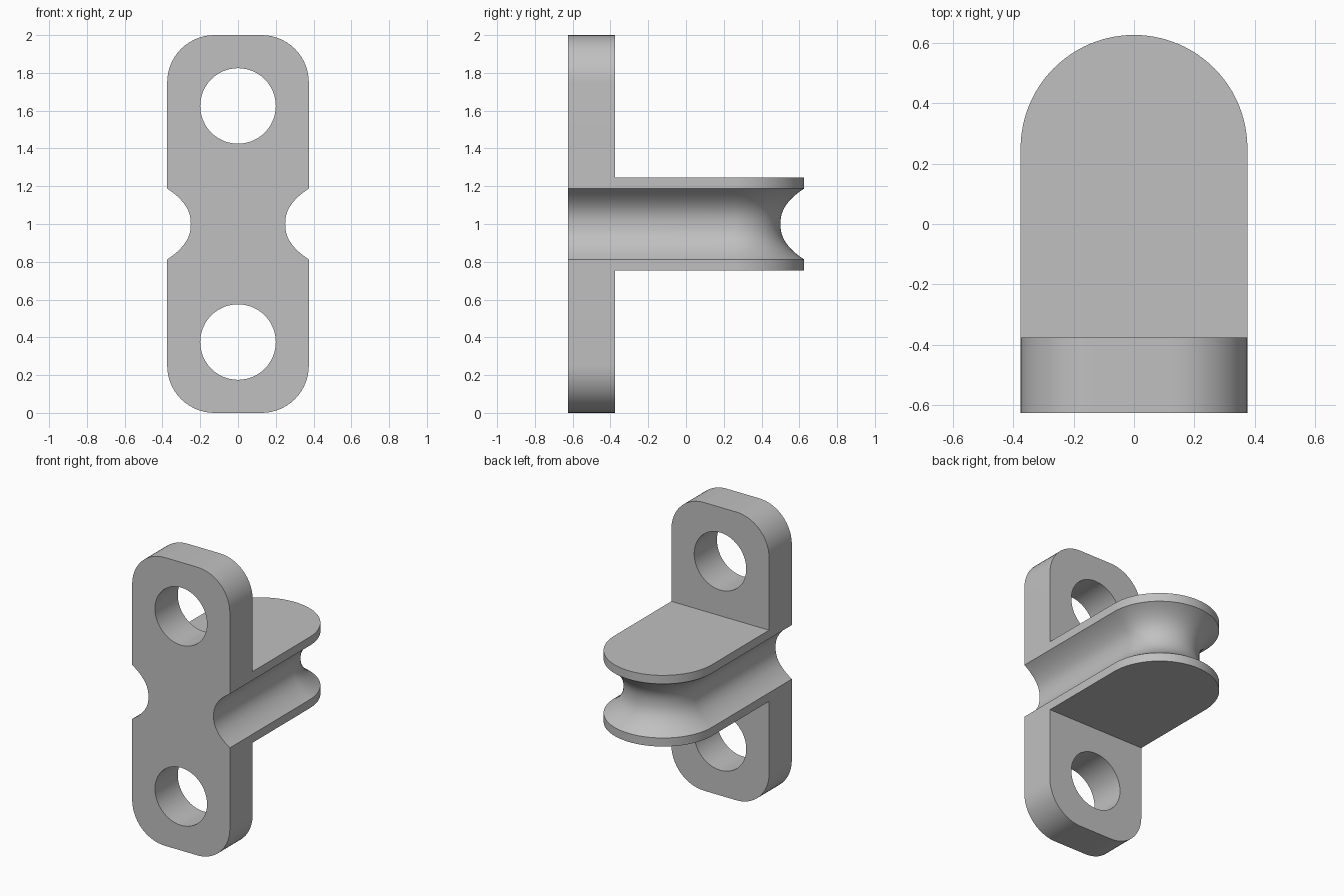
import bpy, bmesh
from math import sin, cos, pi

cube = bpy.data.objects.get("Cube")
if cube:
    bpy.data.objects.remove(cube, do_unlink=True)

HALF_W = 0.375            # half width of plate and tongue
BACK, JOIN, FRONT = 0.625, -0.375, -0.625
MID = 1.0                 # height of the groove centre
GROOVE_H, GROOVE_D = 0.1875, 0.125
STEPS = 24

grey = bpy.data.materials.new("plain_grey")
grey.use_nodes = True
grey.diffuse_color = (0.53, 0.53, 0.53, 1)
grey.node_tree.nodes["Principled BSDF"].inputs["Base Color"].default_value = (0.53, 0.53, 0.53, 1)


def arc(cx, cy, r, a0, a1, n):
    return [(cx + r * cos(a0 + (a1 - a0) * i / n), cy + r * sin(a0 + (a1 - a0) * i / n))
            for i in range(n + 1)]


# Groove cross-section: (half width, height) from bottom lip to top lip
groove = []
for i in range(STEPS + 1):
    t = -cos(pi * i / STEPS)
    groove.append((HALF_W - GROOVE_D * (1 - abs(t) ** 2.3), MID + GROOVE_H * t))


def finish(obj):
    obj.data.materials.clear()
    obj.data.materials.append(grey)
    bpy.ops.object.select_all(action='DESELECT')
    obj.select_set(True)
    bpy.context.view_layer.objects.active = obj
    bpy.ops.object.shade_smooth_by_angle(angle=0.5)


# Mounting plate: rounded outline with side notches and two holes
R = 0.25
right = (arc(HALF_W - R, R, R, -pi / 2, 0, 14) + groove
         + arc(HALF_W - R, 2 - R, R, 0, pi / 2, 14))
outline = right + [(-x, z) for x, z in reversed(right)]
loops = [outline] + [arc(0, z, 0.2, 0, 2 * pi, 48)[:-1] for z in (0.375, 1.625)]

curve = bpy.data.curves.new("mounting_plate", 'CURVE')
curve.dimensions = '2D'
curve.fill_mode = 'BOTH'
curve.extrude = (JOIN - FRONT) / 2
for loop in loops:
    spline = curve.splines.new('POLY')
    spline.points.add(len(loop) - 1)
    for p, (x, z) in zip(spline.points, loop):
        p.co = (x, z, 0, 1)
    spline.use_cyclic_u = True
plate = bpy.data.objects.new("mounting_plate", curve)
bpy.context.collection.objects.link(plate)
plate.rotation_euler.x = pi / 2
plate.location.y = (FRONT + JOIN) / 2
bpy.ops.object.select_all(action='DESELECT')
plate.select_set(True)
bpy.context.view_layer.objects.active = plate
bpy.ops.object.convert(target='MESH')
plate = bpy.context.object
bm = bmesh.new()
bm.from_mesh(plate.data)
bmesh.ops.remove_doubles(bm, verts=bm.verts, dist=1e-5)
bmesh.ops.recalc_face_normals(bm, faces=bm.faces)
bm.to_mesh(plate.data)
bm.free()
finish(plate)

# Grooved tongue: the profile swept around a round-ended outline
profile = [(HALF_W, MID - 0.247)] + groove + [(HALF_W, MID + 0.247)]
bm = bmesh.new()
rings = []
for w, z in profile:
    path = [(w, JOIN)] + arc(0, BACK - HALF_W, w, 0, pi, 48) + [(-w, JOIN)]
    rings.append([bm.verts.new((x, y, z)) for x, y in path])
for low, high in zip(rings, rings[1:]):
    for i in range(len(low) - 1):
        bm.faces.new((low[i], low[i + 1], high[i + 1], high[i]))
bm.faces.new(rings[-1])
bm.faces.new(rings[0][::-1])
mesh = bpy.data.meshes.new("grooved_tongue")
bm.to_mesh(mesh)
bm.free()
tongue = bpy.data.objects.new("grooved_tongue", mesh)
bpy.context.collection.objects.link(tongue)
finish(tongue)
